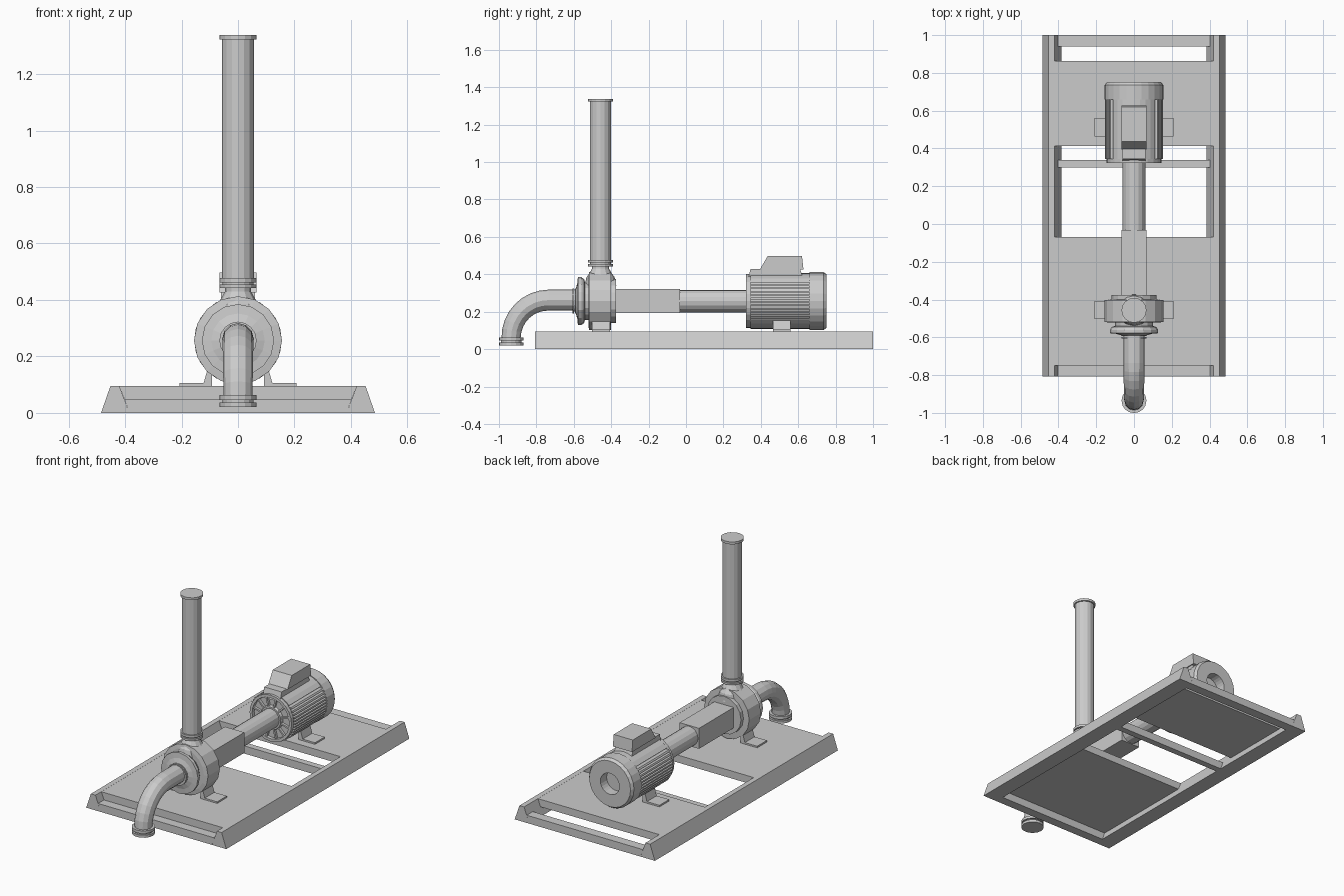
import bpy, bmesh, math
from math import sin, cos, pi, radians
from mathutils import Vector

if "Cube" in bpy.data.objects:
    bpy.data.objects.remove(bpy.data.objects["Cube"])

AX = 0.257      # height of the shaft axis
PY = -0.457     # y of the discharge pipe axis
UP = pi / 2


def finish(name, bm):
    bmesh.ops.recalc_face_normals(bm, faces=bm.faces)
    me = bpy.data.meshes.new(name)
    bm.to_mesh(me)
    bm.free()
    ob = bpy.data.objects.new(name, me)
    bpy.context.collection.objects.link(ob)
    return ob


def tube(name, rings, n=16):
    """Skin rings (y, z, tilt, radius) lying around the x = 0 plane."""
    bm = bmesh.new()
    loops = []
    for y, z, a, r in rings:
        up = Vector((0, -sin(a), cos(a)))
        c = Vector((0, y, z))
        loops.append([bm.verts.new(c + Vector((r * cos(2 * pi * i / n), 0, 0))
                                   + up * r * sin(2 * pi * i / n)) for i in range(n)])
    for p, q in zip(loops, loops[1:]):
        for i in range(n):
            j = (i + 1) % n
            bm.faces.new((p[i], p[j], q[j], q[i]))
    bm.faces.new(loops[0])
    bm.faces.new(loops[-1])
    return finish(name, bm)


def lathe_y(name, prof, n=16):
    return tube(name, [(y, AX, 0, r) for y, r in prof], n)


def lathe_z(name, prof, y, n=16):
    return tube(name, [(y, z, UP, r) for z, r in prof], n)


def prism(name, pts, lo, hi, axis='Y', mirror=False):
    """Extrude an (x,z) profile along y, or a (y,z) profile along x."""
    bm = bmesh.new()
    put = (lambda p, t: (p[0], t, p[1])) if axis == 'Y' else (lambda p, t: (t, p[0], p[1]))
    a = [bm.verts.new(put(p, lo)) for p in pts]
    b = [bm.verts.new(put(p, hi)) for p in pts]
    for i in range(len(pts)):
        j = (i + 1) % len(pts)
        bm.faces.new((a[i], a[j], b[j], b[i]))
    bm.faces.new(a)
    bm.faces.new(b)
    ob = finish(name, bm)
    if mirror:
        ob.modifiers.new("mirror", 'MIRROR')
    return ob


def trapezoid(w0, w1, z0, z1):
    return [(-w0, z0), (w0, z0), (w1, z1), (-w1, z1)]


# Skid: sloped rails, two deck plates, low cross members
prism("side_rails", [(0.485, 0), (0.452, 0.095), (0.42, 0.095), (0.385, 0)],
      -0.808, 1.0, mirror=True)
for name, y0, y1 in (("front_deck", -0.75, -0.07), ("rear_deck", 0.413, 0.863)):
    prism(name, trapezoid(0.402, 0.42, 0.048, 0.0945), y0, y1)
for name, y0, y1 in (("front_crossbar", -0.808, -0.75), ("middle_crossbar", 0.30, 0.34),
                     ("rear_crossbar", 0.94, 1.0)):
    prism(name, trapezoid(0.385, 0.402, 0.0, 0.048), y0, y1)

# Feet under the pump and the motor
foot = [(0.092, 0.095), (0.208, 0.095), (0.208, 0.105), (0.122, 0.105),
        (0.106, 0.16), (0.092, 0.16)]
for name, y in (("pump_feet", -0.455), ("motor_feet", 0.512)):
    prism(name, foot, y - 0.048, y + 0.048, mirror=True)

# Pump casing with suction cover and back ring
lathe_y("pump_casing", [(-0.522, 0.13), (-0.518, 0.156), (-0.402, 0.156), (-0.40, 0.118),
                        (-0.375, 0.118)])
lathe_y("suction_cover", [(-0.515, 0.10), (-0.54, 0.10), (-0.545, 0.118), (-0.56, 0.128),
                          (-0.578, 0.128), (-0.581, 0.095), (-0.59, 0.065)])

# Suction elbow, sweeping down through a quarter turn
R, by, bz = 0.2, -0.735, AX + 0.005 - 0.2
bend = [(by - R * sin(t), bz + R * cos(t), t, 0.056 - 0.003 * t)
        for t in (radians(11.25 * i) for i in range(9))]
tube("suction_elbow", [(-0.58, AX + 0.005, 0, 0.056)] + bend + [(by - R, 0.03, UP, 0.051)], 12)


def flange_pair(z0, z1, z2, z3):
    return [(z0, 0.066), (z1, 0.066), (z1, 0.055), (z2, 0.055), (z2, 0.066), (z3, 0.066)]


lathe_z("elbow_end_flanges", flange_pair(0.02, 0.036, 0.046, 0.063), by - R)
lathe_y("elbow_start_flange", flange_pair(-0.606, -0.599, -0.593, -0.583))

# Discharge neck and riser pipe
lathe_z("discharge_neck", [(0.34, 0.085), (0.385, 0.075), (0.405, 0.06), (0.43, 0.046),
                           (0.45, 0.046)], PY, 12)
lathe_z("discharge_flanges", flange_pair(0.442, 0.454, 0.462, 0.477), PY)
lathe_z("discharge_pipe", [(0.47, 0.057), (1.33, 0.057)], PY)
lathe_z("pipe_top_flange", [(1.323, 0.066), (1.338, 0.066)], PY)

# Bearing housing and shaft guard
prism("bearing_housing", trapezoid(0.067, 0.067, 0.194, 0.322), -0.38, -0.033)
lathe_y("shaft_guard", [(-0.04, 0.06), (0.335, 0.06)])

# Motor body: round top and bottom, horizontal cooling fins on the sides
half, steps = [], 22
for i in range(-steps // 2, steps // 2):
    z0, z1 = i * 0.2 / steps, (i + 1) * 0.2 / steps
    r = 0.154 if i % 2 else 0.136
    half += [(math.sqrt(r * r - z * z), z) for z in (z0, z1)]
lim = math.asin(0.1 / 0.15)
arc = [(0.15 * cos(a), 0.15 * sin(a))
       for a in (lim + (pi - 2 * lim) * k / 8 for k in range(9))]
outline = half + arc + [(-x, z) for x, z in reversed(half)] + [(-x, -z) for x, z in arc]
prism("motor_body", [(x, z + AX) for x, z in outline], 0.345, 0.668)

# Front end bell with radial ribs, and rear fan cover with a round recess
lathe_y("motor_front_bell", [(0.345, 0.145), (0.322, 0.145), (0.322, 0.128), (0.34, 0.126),
                             (0.34, 0.075), (0.322, 0.07)], 24)
for k in range(12):
    bm = bmesh.new()
    bmesh.ops.create_cube(bm, size=1)
    for v in bm.verts:
        v.co = (v.co.x * 0.075 + 0.097, v.co.y * 0.016, v.co.z * 0.01)
    rib = finish("bell_rib", bm)
    rib.location = (0, 0.333, AX)
    rib.rotation_euler = (0, k * pi / 6 + pi / 12, 0)
lathe_y("fan_cover", [(0.66, 0.155), (0.735, 0.155), (0.752, 0.143), (0.752, 0.066),
                      (0.69, 0.066)], 24)

# Terminal box on its base
prism("terminal_base", [(0.33, 0.37), (0.63, 0.37), (0.61, 0.428), (0.345, 0.428)],
      -0.06, 0.06, 'X')
prism("terminal_box", [(0.395, 0.426), (0.628, 0.426), (0.62, 0.498), (0.437, 0.498)],
      -0.066, 0.066, 'X')
